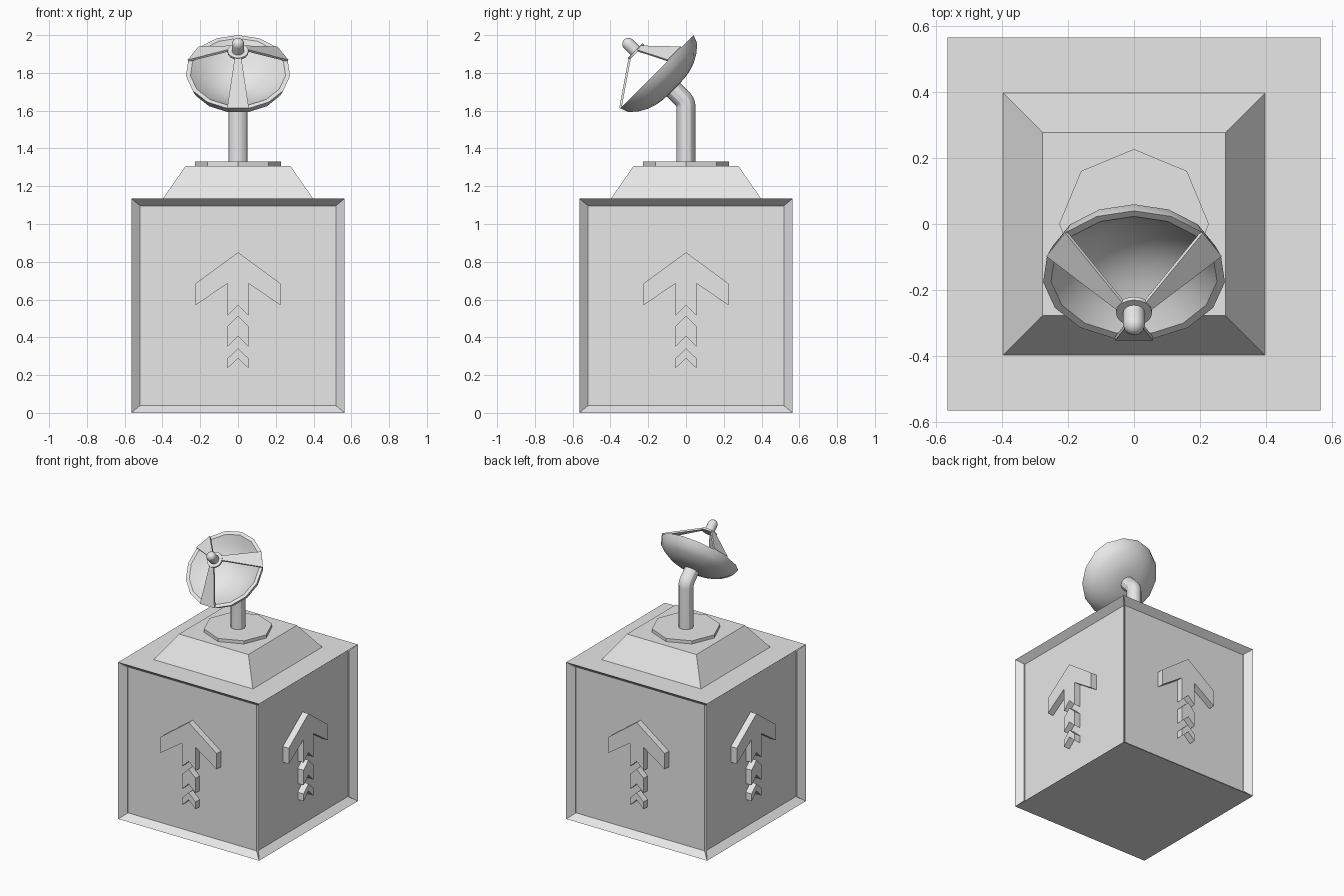
import bpy, bmesh
from math import sin, cos, pi, radians
from mathutils import Matrix, Vector

cube = bpy.data.objects.get("Cube")
if cube:
    bpy.data.objects.remove(cube, do_unlink=True)

grey = bpy.data.materials.new("light_grey")
grey.use_nodes = True
grey.diffuse_color = (0.8, 0.8, 0.8, 1)
grey.node_tree.nodes["Principled BSDF"].inputs["Base Color"].default_value = (0.8, 0.8, 0.8, 1)

# Dish frame: local z is the dish axis, tilted up and forward
TILT = Matrix.Translation((0, -0.156, 1.804)) @ Matrix.Rotation(radians(45), 4, 'X')


def finish(name, bm, matrix=Matrix(), smooth=False):
    bmesh.ops.recalc_face_normals(bm, faces=bm.faces)
    mesh = bpy.data.meshes.new(name)
    bm.to_mesh(mesh)
    bm.free()
    obj = bpy.data.objects.new(name, mesh)
    bpy.context.collection.objects.link(obj)
    mesh.materials.append(grey)
    obj.matrix_world = matrix
    if smooth:
        smooth_object(obj)
    return obj


def smooth_object(obj):
    bpy.ops.object.select_all(action='DESELECT')
    obj.select_set(True)
    bpy.context.view_layer.objects.active = obj
    bpy.ops.object.shade_smooth_by_angle(angle=radians(30))


def lathe(name, profile, sides, matrix=Matrix(), smooth=True):
    """Turn (radius, height) points around z; the ends may lie on the axis."""
    bm = bmesh.new()
    rings = []
    for r, z in profile:
        count = 1 if r == 0 else sides
        turn = [pi / 2 + 2 * pi * k / sides for k in range(count)]
        rings.append([bm.verts.new((r * cos(a), r * sin(a), z)) for a in turn])
    for low, high in zip(rings, rings[1:]):
        for k in range(sides):
            j = (k + 1) % sides
            if len(low) == 1:
                bm.faces.new((low[0], high[j], high[k]))
            elif len(high) == 1:
                bm.faces.new((low[k], low[j], high[0]))
            else:
                bm.faces.new((low[k], low[j], high[j], high[k]))
    return finish(name, bm, matrix, smooth)


# Box body with a recessed panel on each side
HALF, HEIGHT, FRAME, DEPTH = 0.565, 1.135, 0.055, 0.047
bm = bmesh.new()
bmesh.ops.create_cube(bm, size=1, matrix=Matrix.Translation((0, 0, HEIGHT / 2))
                      @ Matrix.Diagonal((2 * HALF, 2 * HALF, HEIGHT, 1)))
bm.normal_update()
sides = [f for f in bm.faces if abs(f.normal.z) < 0.5]
bmesh.ops.inset_individual(bm, faces=sides, thickness=FRAME)
for f in sides:
    bmesh.ops.translate(bm, verts=f.verts, vec=-DEPTH * f.normal)
finish("box_body", bm)

# Raised arrow and two chevrons on each panel
HALF_SHAPES = {
    "arrow": [(0, 0.85), (0.225, 0.685), (0.225, 0.57), (0.055, 0.685), (0.055, 0.515), (0, 0.57)],
    "large_chevron": [(0, 0.513), (0.055, 0.46), (0.055, 0.352), (0, 0.405)],
    "small_chevron": [(0, 0.342), (0.055, 0.289), (0.055, 0.236), (0, 0.289)],
}
for i, side in enumerate(("front", "left", "back", "right")):
    for label, half in HALF_SHAPES.items():
        outline = half + [(-x, z) for x, z in reversed(half[1:-1])]
        bm = bmesh.new()
        face = bm.faces.new([bm.verts.new((x, DEPTH - HALF, z)) for x, z in outline])
        new = bmesh.ops.extrude_face_region(bm, geom=[face])["geom"]
        bmesh.ops.translate(bm, vec=(0, -DEPTH, 0),
                            verts=[v for v in new if isinstance(v, bmesh.types.BMVert)])
        finish(f"{side}_{label}", bm, Matrix.Rotation(i * pi / 2, 4, 'Z'))

# Sloped plinth on the box
bm = bmesh.new()
bmesh.ops.create_cube(bm, size=1)
for v in bm.verts:
    top = v.co.z > 0
    w = 0.278 if top else 0.397
    v.co = Vector((w if v.co.x > 0 else -w, w if v.co.y > 0 else -w, 1.307 if top else HEIGHT))
finish("sloped_plinth", bm)

# Eight-sided mounting plate
lathe("mounting_plate", [(0, 1.305), (0.227, 1.305), (0.227, 1.33), (0, 1.33)], 8, smooth=False)

# Bent pole: upright, elbow, then along the dish axis
BEND = 0.06
path = [(0, 1.32)]
path += [(BEND * (cos(a) - 1), 1.62 + BEND * sin(a)) for a in (k * pi / 24 for k in range(7))]
path.append((-0.071, 1.716))
curve = bpy.data.curves.new("bent_pole", 'CURVE')
curve.dimensions = '3D'
curve.bevel_depth = 0.05
curve.bevel_resolution = 4
curve.use_fill_caps = True
spline = curve.splines.new('POLY')
spline.points.add(len(path) - 1)
for p, (y, z) in zip(spline.points, path):
    p.co = (0, y, z, 1)
curve.materials.append(grey)
pole = bpy.data.objects.new("bent_pole", curve)
bpy.context.collection.objects.link(pole)
bpy.ops.object.select_all(action='DESELECT')
pole.select_set(True)
bpy.context.view_layer.objects.active = pole
bpy.ops.object.convert(target='MESH')
smooth_object(bpy.context.view_layer.objects.active)

# Dish: curved back, angled lip, flat rim, hollow bowl
RIM, SIDES, STEPS = 0.277, 15, 6
back = [(0.26 * t, -0.13 + 0.085 * t ** 3) for t in (k / STEPS for k in range(STEPS + 1))]
bowl = [(0.253 * t, -0.11 * (1 - t * t)) for t in (k / STEPS for k in range(STEPS, -1, -1))]
lathe("dish", back + [(RIM, 0)] + bowl, SIDES, TILT)

# Feed collar and rounded feed horn on the dish axis
lathe("feed_collar", [(0, 0.147), (0.055, 0.147), (0.055, 0.16), (0, 0.16)], 16, TILT)
dome = [(0.033 * cos(a), 0.21 + 0.033 * sin(a)) for a in (k * pi / 12 for k in range(6))]
lathe("feed_horn", [(0, 0.15), (0.033, 0.15)] + dome + [(0, 0.243)], 16, TILT)

# Three tapered struts from rim edges to the collar
reach, wide, narrow = RIM * cos(pi / SIDES), RIM * sin(pi / SIDES), 0.017
for k, label in enumerate(("lower", "upper_left", "upper_right")):
    bm = bmesh.new()
    corners = [(-wide, -reach, 0), (wide, -reach, 0), (narrow, -0.045, 0.155), (-narrow, -0.045, 0.155)]
    bm.faces.new([bm.verts.new(c) for c in corners])
    strut = finish(f"{label}_strut", bm, TILT @ Matrix.Rotation(k * 2 * pi / 3, 4, 'Z'))
    solid = strut.modifiers.new("thickness", 'SOLIDIFY')
    solid.thickness = 0.012
    solid.offset = 0
